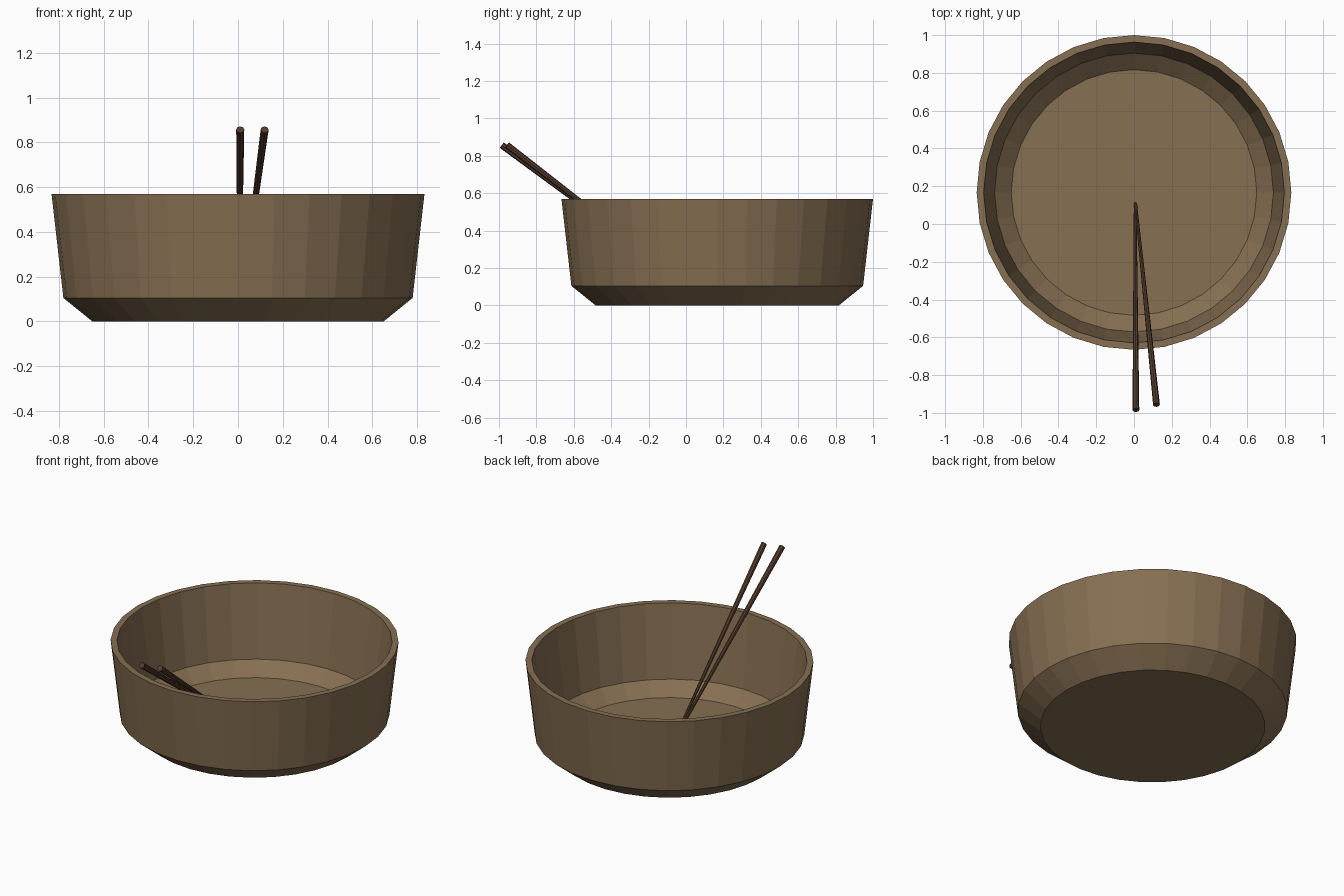
import bpy, bmesh, math
from mathutils import Vector

if "Cube" in bpy.data.objects:
    bpy.data.objects.remove(bpy.data.objects["Cube"])


def material(name, color):
    m = bpy.data.materials.new(name)
    m.diffuse_color = (*color, 1)
    m.use_nodes = True
    m.node_tree.nodes["Principled BSDF"].inputs["Base Color"].default_value = m.diffuse_color
    return m


def finish(name, bm, mat):
    bmesh.ops.recalc_face_normals(bm, faces=bm.faces)
    me = bpy.data.meshes.new(name)
    bm.to_mesh(me)
    bm.free()
    me.materials.append(mat)
    ob = bpy.data.objects.new(name, me)
    bpy.context.collection.objects.link(ob)
    return ob


def lathe(name, profile, sides, mat):
    """Rings of (radius, z) joined in order, capped at both ends."""
    bm = bmesh.new()
    rings = []
    for r, z in profile:
        rings.append([bm.verts.new((r * math.cos(2 * math.pi * i / sides),
                                    r * math.sin(2 * math.pi * i / sides), z))
                      for i in range(sides)])
    for a, b in zip(rings, rings[1:]):
        for i in range(sides):
            j = (i + 1) % sides
            bm.faces.new((a[i], a[j], b[j], b[i]))
    bm.faces.new(rings[0])
    bm.faces.new(rings[-1])
    return finish(name, bm, mat)


def chopstick(name, tip, end, mat):
    tip, end = Vector(tip), Vector(end)
    axis = end - tip
    ob = lathe(name, [(0.007, 0), (0.018, axis.length)], 8, mat)
    ob.rotation_mode = 'QUATERNION'
    ob.rotation_quaternion = axis.to_track_quat('Z', 'Y')
    ob.location = tip
    return ob


clay = material("bowl_tan", (0.24, 0.16, 0.085))
wood = material("chopstick_brown", (0.09, 0.046, 0.026))

# Bowl: outer wall up, over the rim, inner wall down to the floor
bowl = lathe("bowl", [(0.65, 0), (0.78, 0.105), (0.833, 0.57),
                      (0.796, 0.57), (0.738, 0.11), (0.65, 0.033)], 32, clay)
bowl.location.y = 0.167

# Chopsticks leaning on the front rim, tips meeting on the bowl floor
chopstick("chopstick_left", (0.006, 0.11, 0.04), (0.01, -0.985, 0.857), wood)
chopstick("chopstick_right", (0.009, 0.105, 0.04), (0.119, -0.957, 0.857), wood)
